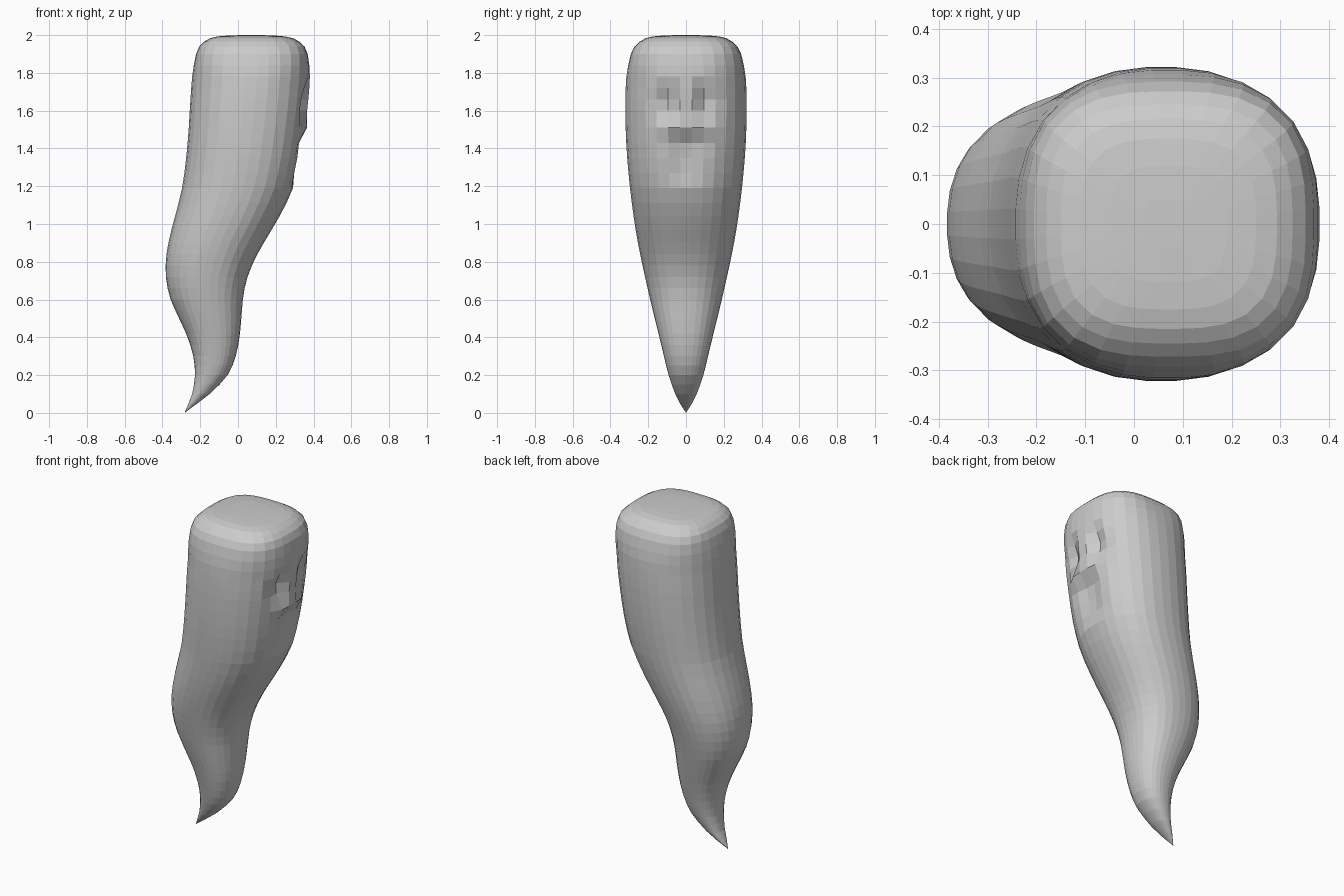
import bpy, bmesh, math

N = 32
# outline stations: height, left x, right x, half depth
P = [(0.05, -.262, -.215, .032), (.1, -.243, -.15, .057), (.2, -.228, -.055, .092),
     (.3, -.237, -.012, .117), (.4, -.267, .008, .141), (.5, -.312, .018, .166),
     (.6, -.357, .026, .19), (.7, -.38, .045, .213), (.8, -.383, .083, .235),
     (.9, -.369, .137, .255), (1.0, -.345, .197, .272), (1.1, -.318, .252, .286),
     (1.2, -.295, .295, .298), (1.35, -.275, .33, .312), (1.5, -.262, .353, .32),
     (1.65, -.253, .372, .322), (1.8, -.241, .381, .314), (1.9, -.222, .369, .292)]
# rounded crown
CROWN = [(1.94, -.205, .352, .272), (1.965, -.18, .325, .245), (1.983, -.15, .293, .215),
         (1.993, -.11, .25, .175), (1.998, -.05, .19, .12), (2.0, .02, .12, .05)]


def station(z):
    """Smooth interpolation of the outline at height z."""
    i = max(k for k in range(len(P) - 1) if P[k][0] <= z + 1e-6)
    a, b = P[i], P[i + 1]
    p, q = P[max(i - 1, 0)], P[min(i + 2, len(P) - 1)]
    h = b[0] - a[0]
    t = (z - a[0]) / h
    out = []
    for c in (1, 2, 3):
        ma = (b[c] - p[c]) / (b[0] - p[0]) * h
        mb = (q[c] - a[c]) / (q[0] - a[0]) * h
        out.append((2*t**3 - 3*t*t + 1) * a[c] + (t**3 - 2*t*t + t) * ma
                   + (3*t*t - 2*t**3) * b[c] + (t**3 - t*t) * mb)
    return (z, *out)


# face relief: (height, column counted outward from the centre line) -> push along x
FACE = {(1.72, 1): -.025, (1.66, 1): -.045, (1.60, 1): -.035,
        (1.66, 2): -.012, (1.60, 2): -.012,
        (1.51, 0): .012, (1.51, 1): .014,
        (1.43, 0): -.03, (1.43, 1): -.012,
        (1.35, 0): -.03, (1.35, 1): -.008,
        (1.27, 0): -.02, (1.27, 1): -.008}

heights = [.05, .1, .15, .2, .25, .3, .36, .42, .48, .54, .6, .66, .72, .78, .84, .9,
           .97, 1.04, 1.11, 1.19, 1.27, 1.35, 1.43, 1.51, 1.60, 1.66, 1.72, 1.78, 1.84, 1.9]
rows = [station(z) for z in heights] + CROWN

bm = bmesh.new()
rings = []
for z, l, r, d in rows:
    n = 2.3 + .8 * max(0, (z - 1.75) / .25)
    cx, rx = (l + r) / 2, (r - l) / 2
    ring = []
    for i in range(N):
        a = (i + .5) * 2 * math.pi / N
        c, s = math.cos(a), math.sin(a)
        k = (abs(c)**n + abs(s)**n) ** (-1 / n)
        push = FACE.get((z, min(i, N - 1 - i)), 0)
        ring.append(bm.verts.new((cx + rx * k * c + push, d * k * s, z)))
    rings.append(ring)

# side walls, pointed tip and crown cap
for a, b in zip(rings, rings[1:]):
    for i in range(N):
        j = (i + 1) % N
        bm.faces.new((a[i], a[j], b[j], b[i]))
tip = bm.verts.new((-.283, 0, 0))
for i in range(N):
    bm.faces.new((tip, rings[0][(i + 1) % N], rings[0][i]))
bm.faces.new(rings[-1])

bmesh.ops.recalc_face_normals(bm, faces=bm.faces)
me = bpy.data.meshes.new("curved_body")
bm.to_mesh(me)
bm.free()
body = bpy.data.objects.new("curved_body", me)
bpy.context.collection.objects.link(body)
